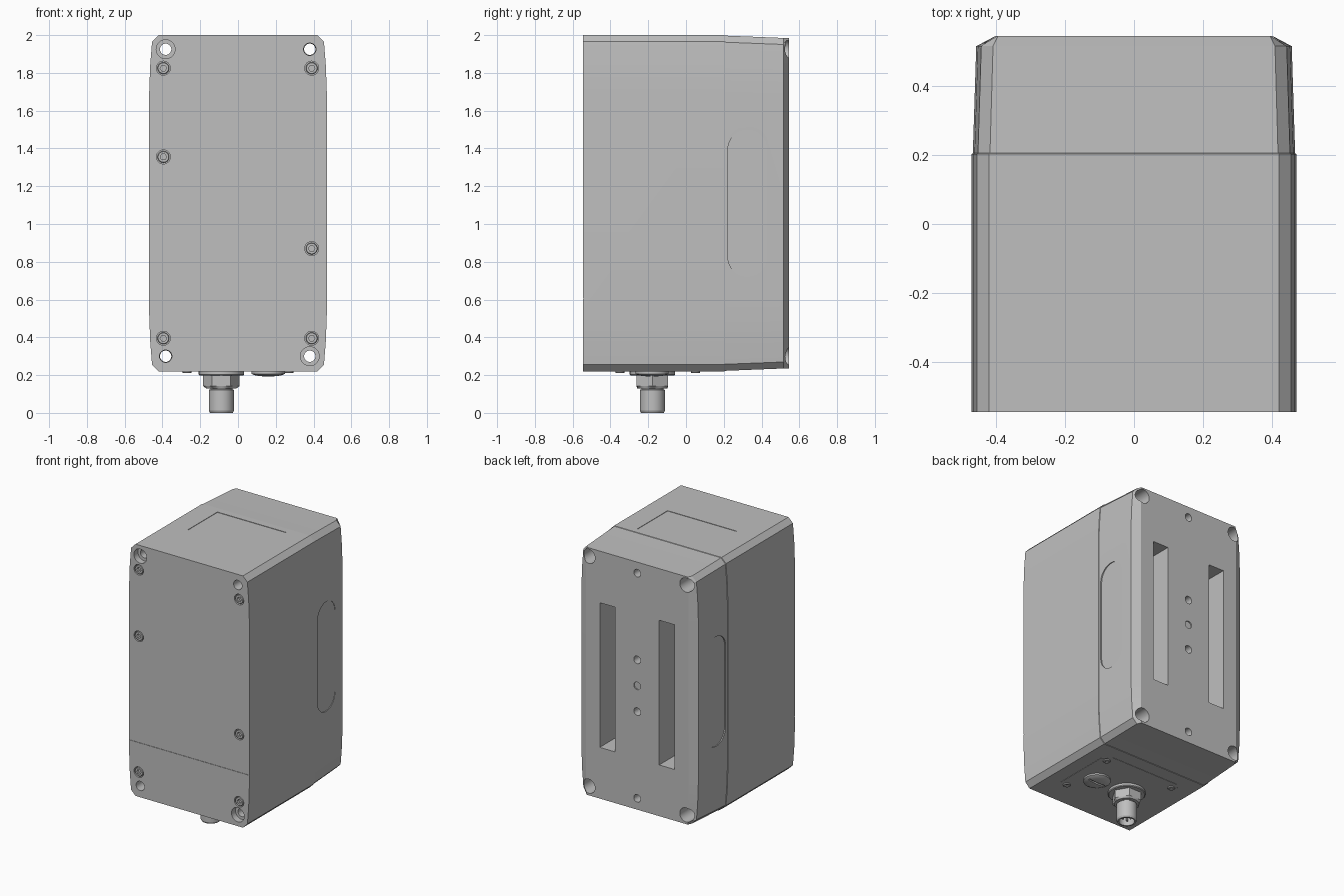
import bpy, bmesh, math
from mathutils import Matrix, Vector

if "Cube" in bpy.data.objects:
    bpy.data.objects.remove(bpy.data.objects["Cube"])

grey = bpy.data.materials.new("housing grey")
grey.diffuse_color = (0.52, 0.52, 0.52, 1)
grey.use_nodes = True
grey.node_tree.nodes["Principled BSDF"].inputs["Base Color"].default_value = grey.diffuse_color


def finish(bm, name):
    bmesh.ops.recalc_face_normals(bm, faces=bm.faces)
    mesh = bpy.data.meshes.new(name)
    bm.to_mesh(mesh)
    bm.free()
    mesh.materials.append(grey)
    ob = bpy.data.objects.new(name, mesh)
    bpy.context.collection.objects.link(ob)
    return ob


def activate(ob):
    bpy.ops.object.select_all(action='DESELECT')
    ob.select_set(True)
    bpy.context.view_layer.objects.active = ob


def smooth(ob, angle=25):
    activate(ob)
    bpy.ops.object.shade_smooth_by_angle(angle=math.radians(angle))


def loft(bm, rings):
    """Skin matching rings of points and cap both ends."""
    rows = [[bm.verts.new(p) for p in r] for r in rings]
    n = len(rows[0])
    for a, b in zip(rows, rows[1:]):
        for i in range(n):
            j = (i + 1) % n
            bm.faces.new((a[i], a[j], b[j], b[i]))
    bm.faces.new(rows[0])
    bm.faces.new(rows[-1])


def lathe(bm, profile, centre, axis='Z', n=24):
    """Turned solid from (radius, height[, hexagonal]) steps along an axis."""
    rings = []
    for r, t, *hexa in profile:
        ring = []
        for i in range(n):
            a = 2 * math.pi * i / n
            k = r
            if hexa:
                k = r * math.cos(math.pi / 6) / math.cos(a % (math.pi / 3) - math.pi / 6)
            u, v = k * math.cos(a), k * math.sin(a)
            p = (u, v, t) if axis == 'Z' else (u, t, v)
            ring.append(Vector(p) + Vector(centre))
        rings.append(ring)
    loft(bm, rings)


def box(bm, x0, x1, y0, y1, z0, z1):
    m = Matrix.Translation(((x0 + x1) / 2, (y0 + y1) / 2, (z0 + z1) / 2))
    m = m @ Matrix.Diagonal((x1 - x0, y1 - y0, z1 - z0, 1))
    bmesh.ops.create_cube(bm, size=1, matrix=m)


# Housing: bowed, chamfered section lofted from front to back
MID = 1.11
quarter = [(.42, 2.0), (.455, 1.965), (.465, 1.84), (.47, 1.70)]
half = quarter + [(x, 2 * MID - z) for x, z in reversed(quarter)]
section = half + [(-x, z) for x, z in reversed(half)]


def ring(y, sx=1, sz=1, limit=1):
    return [(max(-limit, min(limit, x * sx)), y, MID + (z - MID) * sz) for x, z in section]


bm = bmesh.new()
last = ring(.515, .972, .983)
back = [(math.copysign(min(abs(x), .40 - (0 if abs(z - MID) > .86 else .0)), x), .545, z)
        for x, y, z in last]
# keep the end points of the back edge distinct
back = [(x * (.985 if abs(p[0]) < .42 else 1), y, z) for (x, y, z), p in zip(back, last)]
loft(bm, [ring(-.545), ring(.203), ring(.205, .993, .997), last, back])
housing = finish(bm, "housing")

# Everything cut out of the housing
bm = bmesh.new()
corners = [(-.383, 1.925), (.38, 1.925), (-.383, .30), (.38, .30)]
for i, (x, z) in enumerate(corners):
    front = [(.05, -.6), (.05, -.50), (.03, -.50)] if i in (0, 3) else [(.033, -.6)]
    lathe(bm, front + [(.03, .38), (.05, .38), (.05, .6)], (x, 0, z), 'Y', 32)
screws = [(-.395, 1.825), (.39, 1.825), (-.395, 1.355), (.39, .87), (-.395, .395), (.39, .395)]
for x, z in screws:
    lathe(bm, [(.037, -.6), (.037, -.515)], (x, 0, z), 'Y')
for z, depth in ((1.907, .10), (1.294, .10), (1.11, .008), (.928, .10), (.315, .10)):
    lathe(bm, [(.027, .545 - depth), (.027, .6)], (0, 0, z), 'Y')
for s in (-1, 1):
    # long back slot
    x0, x1 = sorted((s * .172, s * .293))
    box(bm, x0, x1, .245, .6, .597, 1.62)
    # rounded side recess
    outline = []
    for k in range(34):
        a = math.pi * (k if k < 17 else k - 1) / 16
        zc = 1.395 if k < 17 else .825
        outline.append((.325 + .103 * math.cos(a), zc + .103 * math.sin(a)))
    loft(bm, [[(s * x, y, z) for y, z in outline] for x in (.4575, .55)])
# label recess on top and seam below the front cover
box(bm, -.27, .27, -.18, .155, 1.997, 2.1)
box(bm, -.6, .6, -.6, -.542, .603, .607)
cutter = finish(bm, "cutter")
cutter.hide_render = True

activate(housing)
mod = housing.modifiers.new("cuts", 'BOOLEAN')
mod.operation = 'DIFFERENCE'
mod.solver = 'EXACT'
mod.object = cutter
bpy.ops.object.modifier_apply(modifier=mod.name)
bpy.data.objects.remove(cutter)
smooth(housing, 12)

# Front cover screws with hexagonal sockets
bm = bmesh.new()
for x, z in screws:
    lathe(bm, [(.031, -.512), (.031, -.541), (.028, -.544), (.017, -.544, 1), (.017, -.525, 1)],
          (x, 0, z), 'Y')
smooth(finish(bm, "cover_screws"))

# Connection plate underneath, with cut corners
FLOOR = .222
bm = bmesh.new()
hx, hy, c = .32, .255, .05
pts = [(hx, hy - c), (hx - c, hy), (c - hx, hy), (-hx, hy - c),
       (-hx, c - hy), (c - hx, -hy), (hx - c, -hy), (hx, c - hy)]
loft(bm, [[(x, y - .15, z) for x, y in pts] for z in (FLOOR - .004, FLOOR + .01)])
finish(bm, "connection_plate")

bm = bmesh.new()
for x in (-.27, .27):
    for y in (-.35, .05):
        lathe(bm, [(.024, FLOOR), (.024, .213), (.021, .21), (.012, .21, 1), (.012, .218, 1)],
              (x, y, 0))
smooth(finish(bm, "plate_screws"))

# Domed plug with a coin slot
bm = bmesh.new()
lathe(bm, [(.088, FLOOR), (.088, .207), (.075, .200), (.05, .195), (.02, .193)],
      (.16, -.18, 0), n=40)
plug = finish(bm, "plug")
bm = bmesh.new()
box(bm, .09, .23, -.187, -.173, .15, .203)
slot = finish(bm, "slot_cutter")
activate(plug)
mod = plug.modifiers.new("slot", 'BOOLEAN')
mod.solver = 'EXACT'
mod.object = slot
bpy.ops.object.modifier_apply(modifier=mod.name)
bpy.data.objects.remove(slot)
smooth(plug)

# Cable connector: washer, hexagonal nut, hollow barrel, contact pins
CX, CY = -.088, -.178
bm = bmesh.new()
lathe(bm, [(.12, FLOOR), (.12, .203), (.115, .198)], (CX, CY, 0), n=40)
smooth(finish(bm, "connector_washer"))
bm = bmesh.new()
lathe(bm, [(.097, .20, 1), (.097, .142, 1), (.08, .13)], (CX, CY, 0), n=48)
smooth(finish(bm, "connector_nut"), 20)
bm = bmesh.new()
lathe(bm, [(.058, .14), (.058, .125), (.066, .122), (.066, .012), (.06, 0), (.05, 0), (.05, .075)],
      (CX, CY, 0), n=40)
smooth(finish(bm, "connector_barrel"))
bm = bmesh.new()
for i in range(4):
    a = math.pi * (i / 2 + .25)
    lathe(bm, [(.007, .08), (.007, .02)],
          (CX + .025 * math.cos(a), CY + .025 * math.sin(a), 0), n=10)
smooth(finish(bm, "contact_pins"))
